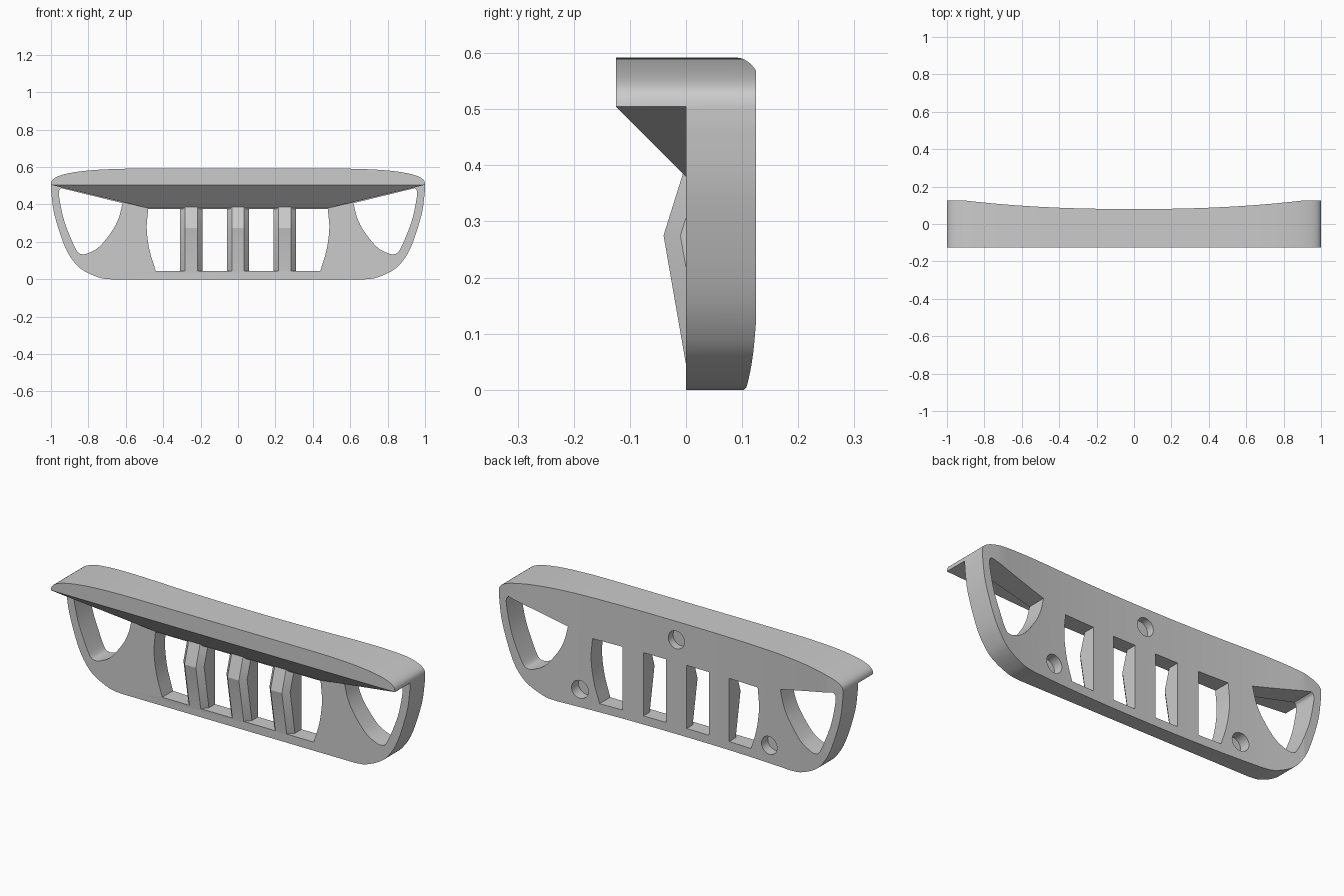
import bpy, bmesh, math
from mathutils import Vector

cube = bpy.data.objects.get("Cube")
if cube:
    bpy.data.objects.remove(cube, do_unlink=True)

grey = bpy.data.materials.new("plain grey")
grey.use_nodes = True
grey.diffuse_color = (0.6, 0.6, 0.6, 1)
grey.node_tree.nodes["Principled BSDF"].inputs["Base Color"].default_value = (0.6, 0.6, 0.6, 1)


def finish(name, bm):
    bmesh.ops.recalc_face_normals(bm, faces=bm.faces)
    mesh = bpy.data.meshes.new(name)
    bm.to_mesh(mesh)
    bm.free()
    mesh.materials.append(grey)
    obj = bpy.data.objects.new(name, mesh)
    bpy.context.collection.objects.link(obj)
    return obj


def prism(name, points, shift):
    """Extrude a flat polygon of 3D points along a shift vector."""
    bm = bmesh.new()
    face = bm.faces.new([bm.verts.new(p) for p in points])
    moved = bmesh.ops.extrude_face_region(bm, geom=[face])["geom"]
    verts = [v for v in moved if isinstance(v, bmesh.types.BMVert)]
    bmesh.ops.translate(bm, verts=verts, vec=shift)
    return finish(name, bm)


def curve(points, steps=5):
    """Smooth open curve through 2D points."""
    p = [Vector(q) for q in points]
    p = [2 * p[0] - p[1]] + p + [2 * p[-1] - p[-2]]
    out = []
    for a, b, c, d in zip(p, p[1:], p[2:], p[3:]):
        for i in range(steps):
            t = i / steps
            out.append(b + (c - a) * t / 2 + (2 * a - 5 * b + 4 * c - d) * t * t / 2
                       + (3 * b - a - 3 * c + d) * t ** 3 / 2)
    return out + [p[-2]]


def front(points, y, side=1):
    return [(side * x, y, z) for x, z in points]


def combine(target, other, operation):
    mod = target.modifiers.new(operation, "BOOLEAN")
    mod.operation = operation
    mod.solver = "EXACT"
    mod.object = other
    bpy.ops.object.select_all(action="DESELECT")
    bpy.context.view_layer.objects.active = target
    target.select_set(True)
    bpy.ops.object.modifier_apply(modifier=mod.name)
    bpy.data.objects.remove(other, do_unlink=True)


# Outline of the grille panel: curved lower flank and flattened top corner
TIP, TOP = 0.505, 0.592
flank = curve([(0.68, 0), (0.74, 0.008), (0.82, 0.043), (0.875, 0.09),
               (0.928, 0.18), (0.98, 0.34), (0.997, 0.45), (1, TIP)])
corner = []
for i in range(17):
    a = math.radians(90 * i / 16)
    corner.append((0.45 + 0.55 * max(math.cos(a), 0) ** 0.74,
                   TIP + (TOP - TIP) * math.sin(a) ** 0.74))
half = [tuple(p) for p in flank[:-1]] + corner
outline = half + [(-x, z) for x, z in reversed(half)]
grille = prism("grille", front(outline, 0), (0, 0.125, 0))

# Lamp openings
lamp = curve([(0.617, 0.407), (0.637, 0.33), (0.672, 0.26), (0.74, 0.175),
              (0.80, 0.14), (0.833, 0.134), (0.858, 0.147), (0.89, 0.21),
              (0.93, 0.315), (0.953, 0.42), (0.957, 0.47), (0.945, 0.487)])
for side in (1, -1):
    combine(grille, prism("lamp_cutter", front(lamp, -0.1, side), (0, 0.4, 0)), "DIFFERENCE")

# Central opening with bowed ends
bow = curve([(0.44, 0.045), (0.473, 0.155), (0.488, 0.27), (0.48, 0.377)])
window = [tuple(p) for p in bow] + [(-x, z) for x, z in reversed(bow)]
combine(grille, prism("window_cutter", front(window, -0.1), (0, 0.4, 0)), "DIFFERENCE")

# Overhanging brow, tapering back to the top of the central opening
bm = bmesh.new()
brow_edge = corner + [(-x, z) for x, z in corner[::-1]]
for p in front(brow_edge, -0.125) + front(brow_edge, 0) + front([(0.48, 0.38), (-0.48, 0.38)], 0):
    bm.verts.new(p)
bmesh.ops.convex_hull(bm, input=bm.verts[:])
bmesh.ops.dissolve_limit(bm, angle_limit=0.002, verts=bm.verts[:], edges=bm.edges[:])
combine(grille, finish("brow", bm), "UNION")

# Vertical bars with chamfered, peaked fronts
for cx in (-0.25, 0, 0.25):
    bm = bmesh.new()
    rings = []
    for z, y in ((0.03, 0.0026), (0.275, -0.04), (0.39, -0.004)):
        section = [(-0.06, 0.11), (-0.06, y + 0.03), (-0.033, y),
                   (0.033, y), (0.06, y + 0.03), (0.06, 0.11)]
        rings.append([bm.verts.new((cx + x, d, z)) for x, d in section])
    for low, high in zip(rings, rings[1:]):
        for i in range(6):
            j = (i + 1) % 6
            bm.faces.new((low[i], low[j], high[j], high[i]))
    bm.faces.new(rings[0])
    bm.faces.new(rings[-1])
    combine(grille, finish("bar", bm), "UNION")

# Hollowed back
arc = []
for i in range(33):
    x = -0.9 + 1.8 * i / 32
    arc.append((x, 0.08 + 0.045 * abs(x / 0.9) ** 2.3, -0.1))
arc += [(0.9, 0.3, -0.1), (-0.9, 0.3, -0.1)]
combine(grille, prism("back_cutter", arc, (0, 0, 0.9)), "DIFFERENCE")

# Blind mounting holes in the back
for x, z in ((0, 0.495), (0.55, 0.093), (-0.55, 0.093)):
    ring = [(x + 0.047 * math.cos(math.tau * i / 32), z + 0.047 * math.sin(math.tau * i / 32))
            for i in range(32)]
    combine(grille, prism("hole_cutter", front(ring, 0.04), (0, 0.2, 0)), "DIFFERENCE")

bpy.ops.object.select_all(action="DESELECT")
grille.select_set(True)
bpy.context.view_layer.objects.active = grille
bpy.ops.object.shade_smooth_by_angle(angle=math.radians(25))
